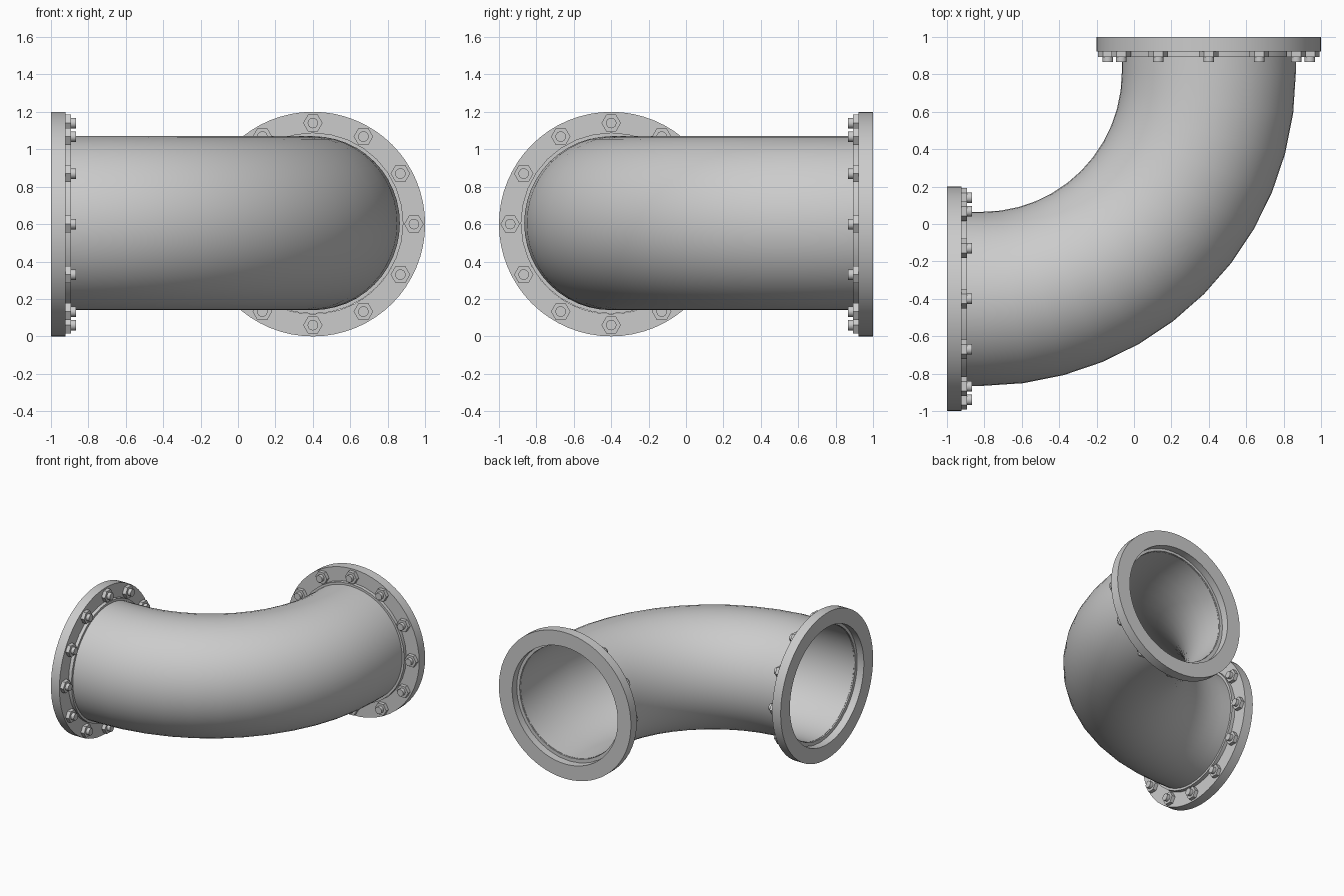
import bpy, bmesh, math
from mathutils import Matrix, Vector

if "Cube" in bpy.data.objects:
    bpy.data.objects.remove(bpy.data.objects["Cube"])


def loft(name, rings, hollow):
    """Skin successive rings; hollow joins last to first, solid caps both ends."""
    bm = bmesh.new()
    loops = [[bm.verts.new(p) for p in ring] for ring in rings]
    n = len(loops[0])
    pairs = list(zip(loops, loops[1:]))
    if hollow:
        pairs.append((loops[-1], loops[0]))
    else:
        bm.faces.new(loops[0])
        bm.faces.new(loops[-1])
    for a, b in pairs:
        for i in range(n):
            j = (i + 1) % n
            bm.faces.new((a[i], a[j], b[j], b[i]))
    bmesh.ops.recalc_face_normals(bm, faces=bm.faces)
    mesh = bpy.data.meshes.new(name)
    bm.to_mesh(mesh)
    bm.free()
    mesh.shade_smooth()
    mesh.set_sharp_from_angle(angle=math.radians(35))
    return mesh


def lathe(name, profile, sides, hollow=True):
    """Turn (radius, height) points around the local z axis."""
    angles = [math.tau * i / sides for i in range(sides)]
    return loft(name, [[(r * math.cos(a), r * math.sin(a), z) for a in angles]
                       for r, z in profile], hollow)


def place(name, mesh, matrix=Matrix()):
    ob = bpy.data.objects.new(name, mesh)
    bpy.context.collection.objects.link(ob)
    ob.matrix_world = matrix
    return ob


# Bent pipe: quarter bend with a short straight at each end
AXIS_Z, BEND, C, END, STEPS = 0.605, 1.21, 0.81, 0.93, 12
stations = [(Vector((-END, -0.4, AXIS_Z)), Vector((0, -1, 0)))]
for i in range(STEPS + 1):
    a = -math.pi / 2 + math.pi / 2 * i / STEPS
    out = Vector((math.cos(a), math.sin(a), 0))
    stations.append((Vector((-C, C, AXIS_Z)) + out * BEND, out))
stations.append((Vector((0.4, END, AXIS_Z)), Vector((1, 0, 0))))


def pipe_ring(station, radius, sides=48):
    pos, out = station
    return [pos + radius * (out * math.cos(t) + Vector((0, 0, math.sin(t))))
            for t in (math.tau * k / sides for k in range(sides))]


place("bent_pipe", loft("bent_pipe",
      [pipe_ring(s, 0.465) for s in stations] +
      [pipe_ring(s, 0.452) for s in reversed(stations)], True))

# Shared end parts; local z = 0 is the outer flange face, z points out of the pipe
flange = lathe("flange", [(0.6, 0), (0.6, -0.077), (0.48, -0.077), (0.48, 0)], 64)
collar = lathe("collar", [(0.484, -0.06), (0.484, -0.105), (0.455, -0.105), (0.455, -0.06)], 32)
nut = lathe("nut", [(0.052, -0.07), (0.052, -0.107)], 6, False)
stud = lathe("stud", [(0.028, -0.10), (0.028, -0.134)], 16, False)


def frame(x, y, z, origin):
    m = Matrix((x, y, z)).transposed().to_4x4()
    m.translation = origin
    return m


ends = {
    "left": frame((0, 1, 0), (0, 0, -1), (-1, 0, 0), (-1, -0.4, 0.6)),
    "back": frame((1, 0, 0), (0, 0, -1), (0, 1, 0), (0.4, 1, 0.6)),
}
for side, m in ends.items():
    place(side + "_flange", flange, m)
    place(side + "_collar", collar, m @ Matrix.Translation((0, -0.005, 0)))
    # Twelve nuts and studs around each flange
    for i in range(12):
        a = math.tau * i / 12
        at = m @ Matrix.Translation((0.54 * math.cos(a), 0.54 * math.sin(a), 0))
        place(f"{side}_nut_{i + 1}", nut, at)
        place(f"{side}_stud_{i + 1}", stud, at)
